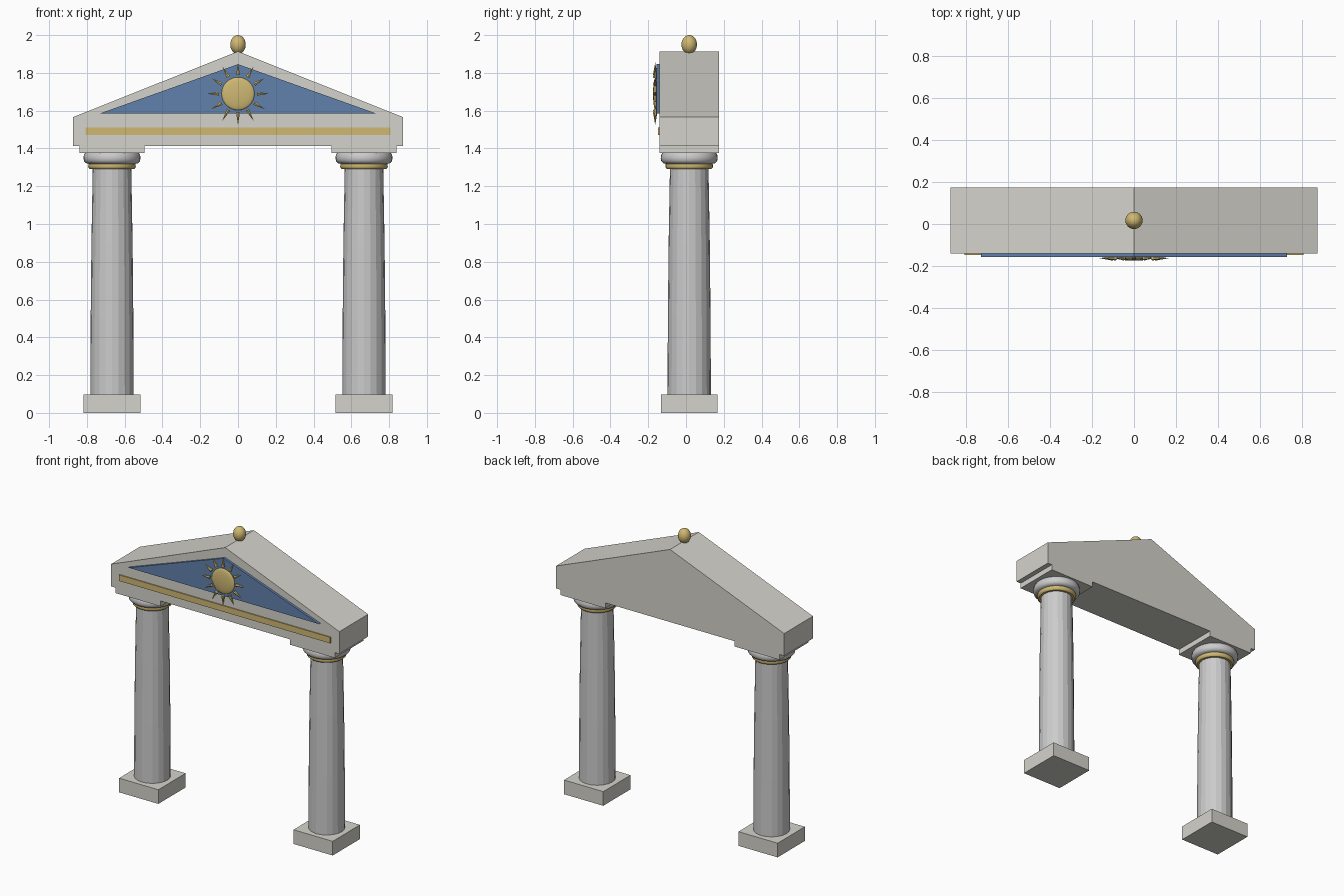
import bpy, bmesh
from math import pi, sin, cos
from mathutils import Matrix

if "Cube" in bpy.data.objects:
    bpy.data.objects.remove(bpy.data.objects["Cube"])

Y0 = 0.017                     # centre line of the stonework
FRONT, BACK = -0.14, 0.1745    # stone front and back planes


def material(name, color):
    m = bpy.data.materials.new(name)
    m.diffuse_color = (*color, 1)
    m.use_nodes = True
    m.node_tree.nodes["Principled BSDF"].inputs["Base Color"].default_value = m.diffuse_color
    return m


gold = material("gold", (0.62, 0.48, 0.17))
blue = material("blue", (0.12, 0.22, 0.42))
stone = material("stone", (0.66, 0.65, 0.60))
marble = material("marble", (0.76, 0.76, 0.74))


def finish(bm, name, mat, smooth=False):
    bmesh.ops.recalc_face_normals(bm, faces=bm.faces[:])
    me = bpy.data.meshes.new(name)
    bm.to_mesh(me)
    bm.free()
    me.materials.append(mat)
    ob = bpy.data.objects.new(name, me)
    bpy.context.collection.objects.link(ob)
    if smooth:
        bpy.context.view_layer.objects.active = ob
        ob.select_set(True)
        bpy.ops.object.shade_smooth_by_angle(angle=0.7)
        ob.select_set(False)
    return ob


def prism(name, outline, y0, y1, mat):
    """Extrude an x-z outline along y."""
    bm = bmesh.new()
    face = bm.faces.new([bm.verts.new((x, y0, z)) for x, z in outline])
    ext = bmesh.ops.extrude_face_region(bm, geom=[face])["geom"]
    bmesh.ops.translate(bm, vec=(0, y1 - y0, 0),
                        verts=[v for v in ext if isinstance(v, bmesh.types.BMVert)])
    return finish(bm, name, mat)


def box(name, x0, x1, y0, y1, z0, z1, mat):
    return prism(name, [(x0, z0), (x1, z0), (x1, z1), (x0, z1)], y0, y1, mat)


def lathe(name, profile, x, sides, mat, smooth):
    """Closed turned part from (radius, z) points."""
    bm = bmesh.new()
    rings = [[bm.verts.new((x + r * cos(2 * pi * i / sides),
                            Y0 + r * sin(2 * pi * i / sides), z))
              for i in range(sides)] for r, z in profile]
    for a, b in zip(rings, rings[1:]):
        for i in range(sides):
            j = (i + 1) % sides
            bm.faces.new((a[i], a[j], b[j], b[i]))
    bm.faces.new(rings[0])
    bm.faces.new(rings[-1])
    return finish(bm, name, mat, smooth)


def ellipsoid(name, centre, radii, mat):
    bm = bmesh.new()
    bmesh.ops.create_uvsphere(bm, u_segments=32, v_segments=16, radius=1,
                              matrix=Matrix.Translation(centre) @ Matrix.Diagonal((*radii, 1)))
    return finish(bm, name, mat, True)


# Two columns with plinth, shaft, collar, capital and abacus
for side, x in (("left", -0.667), ("right", 0.667)):
    box(side + "_plinth", x - 0.15, x + 0.15, Y0 - 0.149, Y0 + 0.149, 0, 0.098, stone)
    lathe(side + "_shaft", [(0.115, 0.09), (0.113, 0.5), (0.109, 0.9), (0.102, 1.3)],
          x, 20, marble, False)
    lathe(side + "_collar", [(0.116, 1.29), (0.124, 1.297), (0.126, 1.306),
                             (0.124, 1.318), (0.116, 1.324)], x, 32, gold, True)
    lathe(side + "_capital", [(0.12, 1.318), (0.138, 1.322), (0.148, 1.333),
                              (0.151, 1.348), (0.149, 1.364), (0.143, 1.376)],
          x, 32, marble, True)
    box(side + "_abacus", x - 0.172, x + 0.172, FRONT, BACK, 1.375, 1.415, stone)

# Beam and gable in one block
prism("pediment", [(-0.873, 1.412), (0.873, 1.412), (0.873, 1.566),
                   (0, 1.914), (-0.873, 1.566)], FRONT, BACK, stone)

# Front decoration
box("frieze_band", -0.808, 0.808, -0.147, FRONT + 0.01, 1.47, 1.512, gold)
prism("blue_panel", [(-0.729, 1.586), (0.729, 1.586), (0, 1.846)],
      -0.156, FRONT + 0.01, blue)

# Sun emblem: flattened dome with a ring of spikes
SUN = (0, -0.16, 1.69)
ellipsoid("sun_disc", SUN, (0.087, 0.0145, 0.087), gold)
bm = bmesh.new()
for i in range(12):
    m = (Matrix.Translation((0, -0.163, SUN[2])) @ Matrix.Rotation(i * pi / 6, 4, "Y")
         @ Matrix.Translation((0, 0, 0.132)))
    bmesh.ops.create_cone(bm, cap_ends=True, segments=6, radius1=0.0115,
                          radius2=0.0005, depth=0.064, matrix=m)
finish(bm, "sun_rays", gold)

# Egg-shaped ornament on the ridge
ellipsoid("finial", (0, Y0, 1.95), (0.041, 0.041, 0.05), gold)
